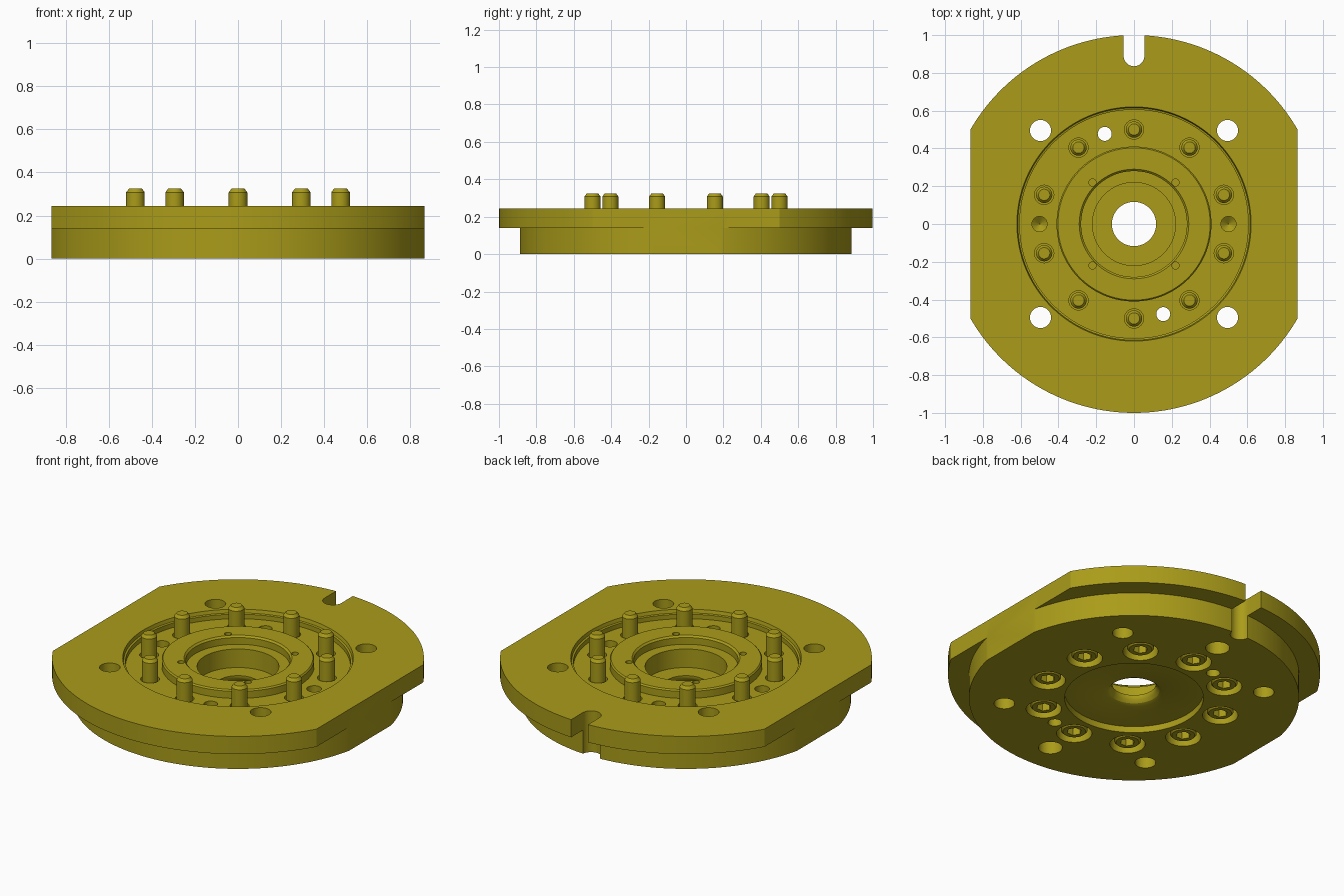
import bpy, bmesh, math
from math import cos, sin, pi, radians

if "Cube" in bpy.data.objects:
    bpy.data.objects.remove(bpy.data.objects["Cube"])

mat = bpy.data.materials.new("olive_metal")
mat.diffuse_color = (0.40, 0.33, 0.01, 1)
mat.use_nodes = True
mat.node_tree.nodes["Principled BSDF"].inputs["Base Color"].default_value = mat.diffuse_color


def lathe(bm, profile, seg, x=0, y=0, closed=False):
    """Revolve (r, z) points about z; open profiles get capped ends."""
    rings = [[bm.verts.new((x + r * cos(2 * pi * i / seg), y + r * sin(2 * pi * i / seg), z))
              for i in range(seg)] for r, z in profile]
    pairs = list(zip(rings, rings[1:]))
    if closed:
        pairs.append((rings[-1], rings[0]))
    else:
        bm.faces.new(rings[0][::-1])
        bm.faces.new(rings[-1])
    for a, b in pairs:
        for i in range(seg):
            j = (i + 1) % seg
            bm.faces.new((a[i], a[j], b[j], b[i]))


def prism(bm, outline, z0, z1):
    """Extrude an xy outline vertically."""
    low = [bm.verts.new((x, y, z0)) for x, y in outline]
    high = [bm.verts.new((x, y, z1)) for x, y in outline]
    bm.faces.new(low[::-1])
    bm.faces.new(high)
    n = len(low)
    for i in range(n):
        j = (i + 1) % n
        bm.faces.new((low[i], low[j], high[j], high[i]))


def finish(bm, name):
    bmesh.ops.recalc_face_normals(bm, faces=bm.faces)
    me = bpy.data.meshes.new(name)
    bm.to_mesh(me)
    bm.free()
    me.materials.append(mat)
    ob = bpy.data.objects.new(name, me)
    bpy.context.collection.objects.link(ob)
    return ob


def cut(ob, cutter):
    """Boolean difference, applied, then smooth shading with sharp edges kept."""
    mod = ob.modifiers.new("cut", 'BOOLEAN')
    mod.operation, mod.solver, mod.object = 'DIFFERENCE', 'EXACT', cutter
    bpy.ops.object.select_all(action='DESELECT')
    bpy.context.view_layer.objects.active = ob
    ob.select_set(True)
    bpy.ops.object.modifier_apply(modifier=mod.name)
    bpy.data.objects.remove(cutter)
    bpy.ops.object.shade_smooth_by_angle(angle=radians(25))


screw_spots = [(0.5 * cos(radians(18 + 36 * k)), 0.5 * sin(radians(18 + 36 * k))) for k in range(10)]

# Flange body: stepped disc, annular recess, raised boss and stepped bore
bm = bmesh.new()
lathe(bm, [(.157, .037), (.373, .037), (.373, 0), (.888, 0), (.888, .14), (1, .14), (1, .245),
           (.62, .245), (.615, .225), (.605, .222), (.605, .195), (.41, .195), (.41, .237),
           (.403, .245), (.29, .245), (.28, .235), (.28, .195), (.22, .195), (.22, .085),
           (.117, .085), (.117, .075), (.123, .06), (.137, .045)], 160, closed=True)
flange = finish(bm, "flange_body")

# Everything removed from the body
bm = bmesh.new()
for s in (-1, 1):
    # side flats
    prism(bm, [(s * .866, -1.2), (s * 1.3, -1.2), (s * 1.3, 1.2), (s * .866, 1.2)], -.2, .5)
    # small through holes, dowel holes with conical bottoms, blind holes underneath
    lathe(bm, [(.037, -.1), (.037, .4)], 32, -s * .155, s * .477)
    lathe(bm, [(.002, .10), (.04, .13), (.04, .22)], 32, s * .5, 0)
    lathe(bm, [(.065, -.1), (.065, .11)], 32, 0, s * .7)
    for t in (-1, 1):
        # corner mounting holes and tiny boss holes
        lathe(bm, [(.056, -.1), (.056, .4)], 32, s * .495, t * .495)
        lathe(bm, [(.019, .18), (.019, .3)], 20, s * .22, t * .22)
# edge slot with rounded end
arc = [(.055 * cos(pi + pi * i / 16), .89 + .055 * sin(pi + pi * i / 16)) for i in range(17)]
prism(bm, arc + [(.055, 1.2), (-.055, 1.2)], -.1, .4)
# counterbored screw holes
for x, y in screw_spots:
    lathe(bm, [(.095, -.1), (.095, .11), (.051, .11), (.051, .3)], 32, x, y)
cut(flange, finish(bm, "body_cutter"))

# Socket-head screws, heads underneath and tips standing above the recess
bm = bmesh.new()
lathe(bm, [(.062, .012), (.072, .022), (.072, .11), (.043, .11), (.043, .308), (.03, .325)], 32)
screw = finish(bm, "screw_1")
bm = bmesh.new()
prism(bm, [(.04 * cos(k * pi / 3), .04 * sin(k * pi / 3)) for k in range(6)], -.1, .06)
cut(screw, finish(bm, "socket_cutter"))
for k, (x, y) in enumerate(screw_spots):
    ob = screw
    if k:
        ob = bpy.data.objects.new(f"screw_{k + 1}", screw.data)
        bpy.context.collection.objects.link(ob)
    ob.location = (x, y, 0)
